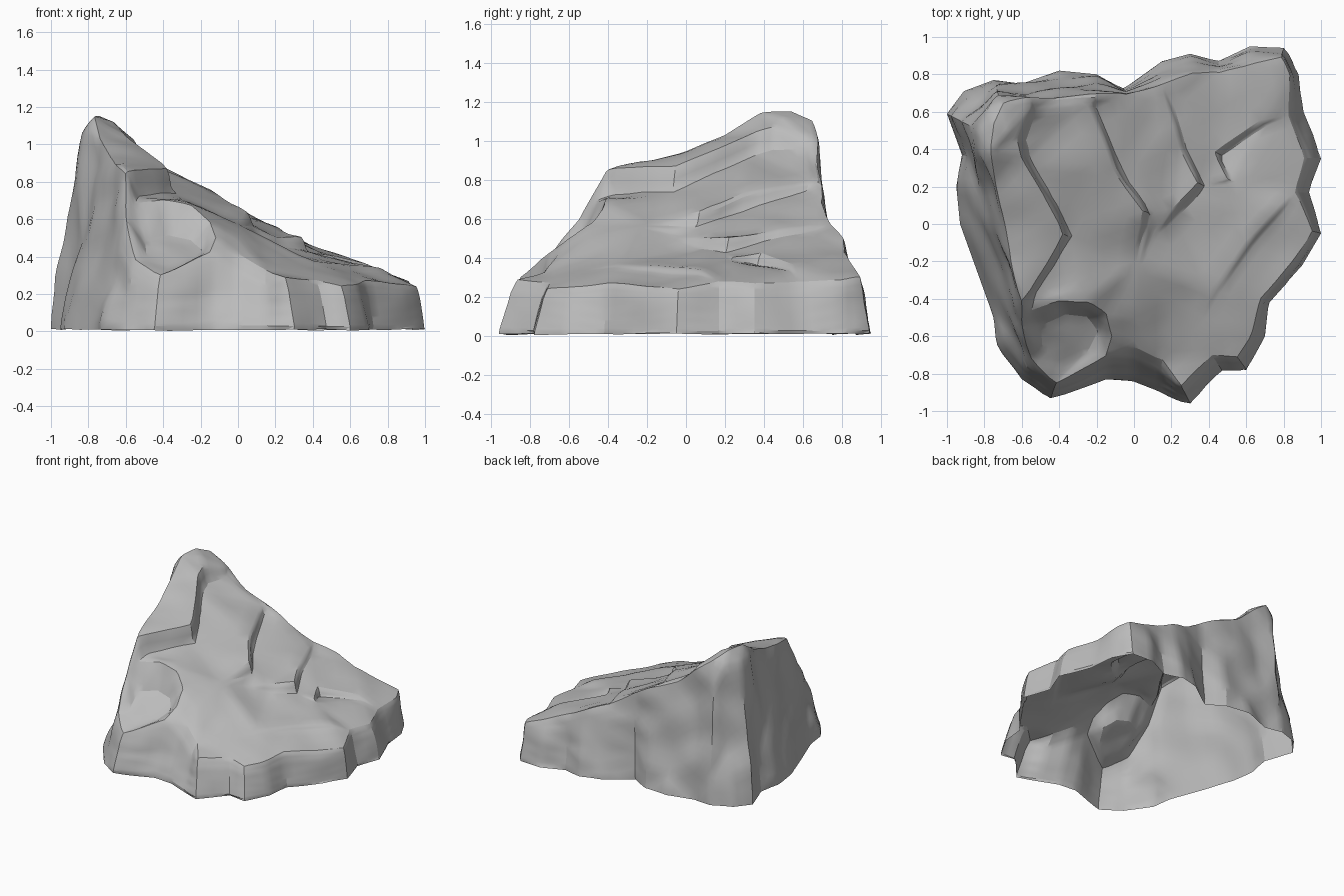
import bpy, bmesh, math
from mathutils import Vector, noise
from mathutils.geometry import delaunay_2d_cdt

if "Cube" in bpy.data.objects:
    bpy.data.objects.remove(bpy.data.objects["Cube"])

# Ground outline of the rock, clockwise from the left tip (x, y)
BASE = [(-1, .59), (-.91, .71), (-.75, .77), (-.6, .75), (-.4, .82), (-.2, .8), (-.06, .72),
        (.15, .87), (.3, .91), (.45, .87), (.62, .95), (.8, .94), (.88, .8), (.9, .6),
        (1, .35), (.93, .17), (1, -.05), (.9, -.22), (.72, -.42), (.7, -.6), (.6, -.78),
        (.47, -.77), (.3, -.96), (.15, -.9), (0, -.84), (-.15, -.83), (-.45, -.93), (-.6, -.83),
        (-.73, -.65), (-.75, -.5), (-.84, -.25), (-.93, 0), (-.95, .2), (-.92, .37)]
# Matching top edge of the cliffs (x, y, z)
RIM = [(-.83, .5, 1.06), (-.78, .62, 1.07), (-.7, .65, 1.11), (-.56, .67, 1.0), (-.4, .68, .87),
       (-.2, .69, .77), (-.04, .7, .69), (.15, .75, .57), (.32, .81, .5), (.46, .82, .43),
       (.62, .86, .37), (.79, .89, .3), (.83, .8, .28), (.83, .58, .28), (.92, .35, .27),
       (.86, .17, .27), (.96, -.04, .24), (.85, -.2, .25), (.68, -.4, .27), (.64, -.58, .25),
       (.55, -.71, .24), (.42, -.7, .27), (.25, -.87, .29), (.15, -.73, .32), (0, -.66, .42),
       (-.15, -.7, .42), (-.42, -.86, .3), (-.55, -.72, .38), (-.6, -.55, .6), (-.6, -.41, .85),
       (-.66, -.2, .9), (-.7, 0, .96), (-.74, .2, 1.03), (-.82, .36, 1.06)]
# Ledges across the slope: (x, y, upper z, drop)
LEDGES = [
    [(-.56, .62, 1.02, .06), (-.62, .46, 1.08, .13), (-.6, .36, 1.05, .13), (-.48, .16, .96, .13),
     (-.37, -.05, .87, .13), (-.56, -.36, .86, .14)],
    [(-.24, .64, .79, .05), (-.1, .3, .74, .1), (.05, .07, .63, .08), (0, -.2, .57, .02)],
    [(.18, .64, .57, .04), (.24, .42, .53, .05), (.34, .22, .5, .08), (.21, .08, .5, .06),
     (.1, -.03, .51, .02)],
    [(.68, .55, .36, .03), (.43, .38, .42, .06), (.5, .24, .4, .02)],
    [(.76, .08, .33, .03), (.6, -.1, .35, .04), (.42, -.35, .36, .02)],
]
# Loose surface points: peak, rim of the front niche, open slope
SPOTS = [(-.77, .38, 1.15), (-.75, .54, 1.16), (-.66, .5, 1.13), (-.55, -.46, .69),
         (-.4, -.41, .71), (-.25, -.42, .68), (-.15, -.48, .58), (-.12, -.6, .5),
         (-.3, -.3, .7), (.15, -.42, .43), (0, -.5, .5), (.35, -.55, .33)]
# Floor of the niche
SPOTS += [(-.5, -.54, .49), (-.37, -.47, .5), (-.25, -.49, .48), (-.19, -.57, .43),
          (-.25, -.69, .37), (-.37, -.75, .34), (-.49, -.67, .4), (-.36, -.6, .43)]


def fill_top(bm, rim_verts):
    """Triangulate rim, ledges and loose points into one surface."""
    pts = list(RIM)
    edges = []
    for ledge in LEDGES:
        for bottom in (0, 1):
            start = len(pts)
            for x, y, z, drop in ledge:
                pts.append((x + .03 * bottom, y - .015 * bottom, z - drop * bottom))
            edges += [(i, i + 1) for i in range(start, len(pts) - 1)]
    pts += SPOTS
    n = len(RIM)
    res = delaunay_2d_cdt([Vector(p[:2]) for p in pts], edges, [list(range(n))[::-1]], 1, 1e-5)
    verts = []
    for co, src in zip(res[0], res[3]):
        if src and src[0] < n:
            verts.append(rim_verts[src[0]])
            continue
        near = min(pts, key=lambda p: (p[0] - co.x) ** 2 + (p[1] - co.y) ** 2)
        verts.append(bm.verts.new((co.x, co.y, pts[src[0]][2] if src else near[2])))
    for f in res[2]:
        bm.faces.new([verts[i] for i in f])


# Hollow rock shell, open underneath, with gullies on the tall cliffs
bm = bmesh.new()
rings = []
for k, (h, inset) in enumerate([(0, 0), (.22, .22), (.45, .58), (.75, .8), (1, 1)]):
    ring = []
    for i, (b, r) in enumerate(zip(BASE, RIM)):
        tall = max(0, r[2] - .3)
        # low cliffs stay straight, tall ones flare out at the foot
        mix = min(1, tall * 3)
        p = Vector((*b, .01)).lerp(Vector(r), inset * mix + h * .85 * (1 - mix) if k < 4 else 1)
        p.z = .01 + (r[2] - .01) * h
        if 0 < k < 4:
            p.z += .08 * tall * math.sin(i * 2.3 + k)
            p += Vector((b[0], b[1], 0)).normalized() * .035 * tall * math.sin(i * 2.6 + k * .9)
        ring.append(bm.verts.new(p))
    rings.append(ring)
n = len(BASE)
for a, b in zip(rings, rings[1:]):
    for i in range(n):
        j = (i + 1) % n
        bm.faces.new((a[i], b[i], b[j], a[j]))
fill_top(bm, rings[-1])
bmesh.ops.recalc_face_normals(bm, faces=bm.faces)
if sum(f.normal.z * f.calc_area() for f in bm.faces) < 0:
    bmesh.ops.reverse_faces(bm, faces=bm.faces)

# Weathered surface: refine, soften a little, then push along the normals
bmesh.ops.triangulate(bm, faces=bm.faces)
bmesh.ops.subdivide_edges(bm, edges=bm.edges, cuts=3, use_grid_fill=True)
inner = [v for v in bm.verts if not v.is_boundary]
bmesh.ops.smooth_vert(bm, verts=inner, factor=.35, use_axis_x=True, use_axis_y=True, use_axis_z=True)
bm.normal_update()
for v in inner:
    v.co += v.normal * (.015 * noise.noise(v.co * 5) + .004)
for v in bm.verts:
    if v.is_boundary:
        v.co.z = .01 + .01 * noise.noise(v.co * 4)
mesh = bpy.data.meshes.new("rock")
bm.to_mesh(mesh)
bm.free()
rock = bpy.data.objects.new("rock", mesh)
bpy.context.collection.objects.link(rock)

stone = bpy.data.materials.new("grey stone")
stone.diffuse_color = (.5, .5, .5, 1)
stone.use_nodes = True
stone.node_tree.nodes["Principled BSDF"].inputs["Base Color"].default_value = stone.diffuse_color
mesh.materials.append(stone)
bpy.context.view_layer.objects.active = rock
rock.select_set(True)
bpy.ops.object.shade_smooth_by_angle(angle=math.radians(25))
